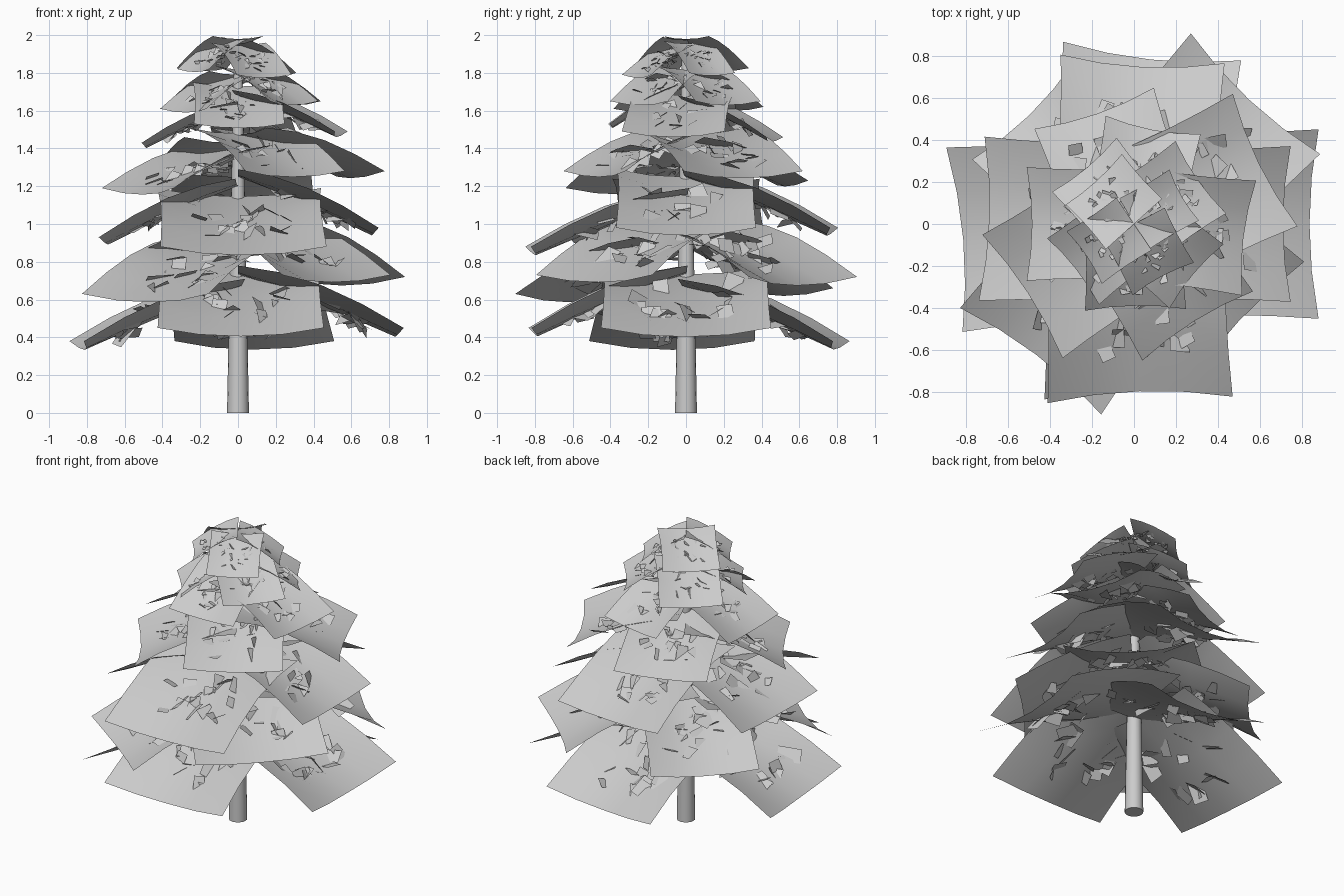
import bpy, bmesh, math, random
from mathutils import Vector, Matrix, Euler

if "Cube" in bpy.data.objects:
    bpy.data.objects.remove(bpy.data.objects["Cube"])

random.seed(4)


def finish(bm, name):
    me = bpy.data.meshes.new(name)
    bm.to_mesh(me)
    bm.free()
    for p in me.polygons:
        p.use_smooth = True
    ob = bpy.data.objects.new(name, me)
    bpy.context.collection.objects.link(ob)
    return ob


# trunk: tapered round post
bm = bmesh.new()
bmesh.ops.create_cone(bm, cap_ends=True, segments=16, radius1=0.058, radius2=0.022,
                      depth=1.9, matrix=Matrix.Translation((0, 0, 0.95)))
trunk = finish(bm, "trunk")
bpy.context.view_layer.objects.active = trunk
trunk.select_set(True)
bpy.ops.object.shade_smooth_by_angle()


def card_point(t, v, reach, z_in, z_out, width):
    """Point on a drooping bough: t runs outward, v runs across (-1..1)."""
    curl = reach * (0.055 + 0.06 * math.sin(math.pi * t))   # raised side edges
    r = reach * t * (1 + 0.05 * (v * v - 0.6))
    w = width / 2 * (1 - 0.04 * math.sin(math.pi * t))
    z = z_in - (z_in - z_out) * t ** 1.1 - reach * 0.055 + curl * abs(v) ** 2.2
    return Vector((r, v * w, z))


def add_bough(bm, angle, reach, z_in, z_out, width):
    spin = Matrix.Rotation(math.radians(angle), 4, 'Z')
    n = 4
    grid = [[bm.verts.new(spin @ card_point(i / n, 2 * j / n - 1, reach, z_in, z_out, width))
             for j in range(n + 1)] for i in range(n + 1)]
    for i in range(n):
        for j in range(n):
            bm.faces.new((grid[i][j], grid[i + 1][j], grid[i + 1][j + 1], grid[i][j + 1]))


def add_sprigs(bm, angle, reach, z_in, z_out, width, count=18):
    spin = Matrix.Rotation(math.radians(angle), 4, 'Z')
    for _ in range(count):
        t = random.uniform(0.3, 0.8)
        v = random.uniform(-0.6, 0.6)
        c = card_point(t, v, reach, z_in, z_out, width)
        c.z += random.uniform(-0.02, 0.02) * reach
        s = reach * random.uniform(0.09, 0.14)
        rot = Euler((random.uniform(-0.7, 0.7), random.uniform(-0.4, 1.1),
                     random.uniform(-0.7, 0.7))).to_matrix()
        quad = [bm.verts.new(spin @ (c + rot @ Vector((x * s * 0.65, y * s * 0.45, 0))))
                for x, y in ((-1, -1), (1, -1), (1, 1), (-1, 1))]
        bm.faces.new(quad)


# tiers: drop from trunk to tip, then boughs (angle, reach, outer height, width)
tiers = [
    (0.33, [(-89, 0.81, 0.45, 0.88), (0, 0.86, 0.45, 0.90), (84, 0.81, 0.38, 0.85), (185, 0.84, 0.38, 0.88)]),
    (0.30, [(47, 0.83, 0.72, 0.84), (134, 0.74, 0.66, 0.68), (233, 0.80, 0.63, 0.84), (-43, 0.70, 0.73, 0.84)]),
    (0.31, [(-88, 0.82, 0.88, 0.88), (0, 0.73, 0.98, 0.74), (87, 0.77, 0.98, 0.78), (178, 0.71, 0.93, 0.78)]),
    (0.23, [(26, 0.68, 1.28, 0.70), (109, 0.57, 1.23, 0.60), (213, 0.62, 1.19, 0.70), (-58, 0.56, 1.28, 0.62)]),
    (0.22, [(-89, 0.40, 1.53, 0.48), (-7, 0.54, 1.49, 0.55), (79, 0.47, 1.46, 0.46), (180, 0.50, 1.43, 0.54)]),
    (0.19, [(35, 0.38, 1.65, 0.42), (130, 0.36, 1.62, 0.40), (218, 0.36, 1.61, 0.40), (-40, 0.38, 1.65, 0.40)]),
    (0.17, [(-62, 0.29, 1.79, 0.33), (30, 0.27, 1.80, 0.28), (132, 0.28, 1.825, 0.36), (214, 0.28, 1.82, 0.30)]),
]

# boughs and the little sprigs poking through them
for k, (drop, boughs) in enumerate(tiers, 1):
    big, small = bmesh.new(), bmesh.new()
    for angle, reach, z_out, width in boughs:
        add_bough(big, angle, reach, z_out + drop, z_out, width)
        add_sprigs(small, angle, reach, z_out + drop, z_out, width)
    finish(big, f"bough_tier_{k}")
    finish(small, f"sprigs_tier_{k}")
